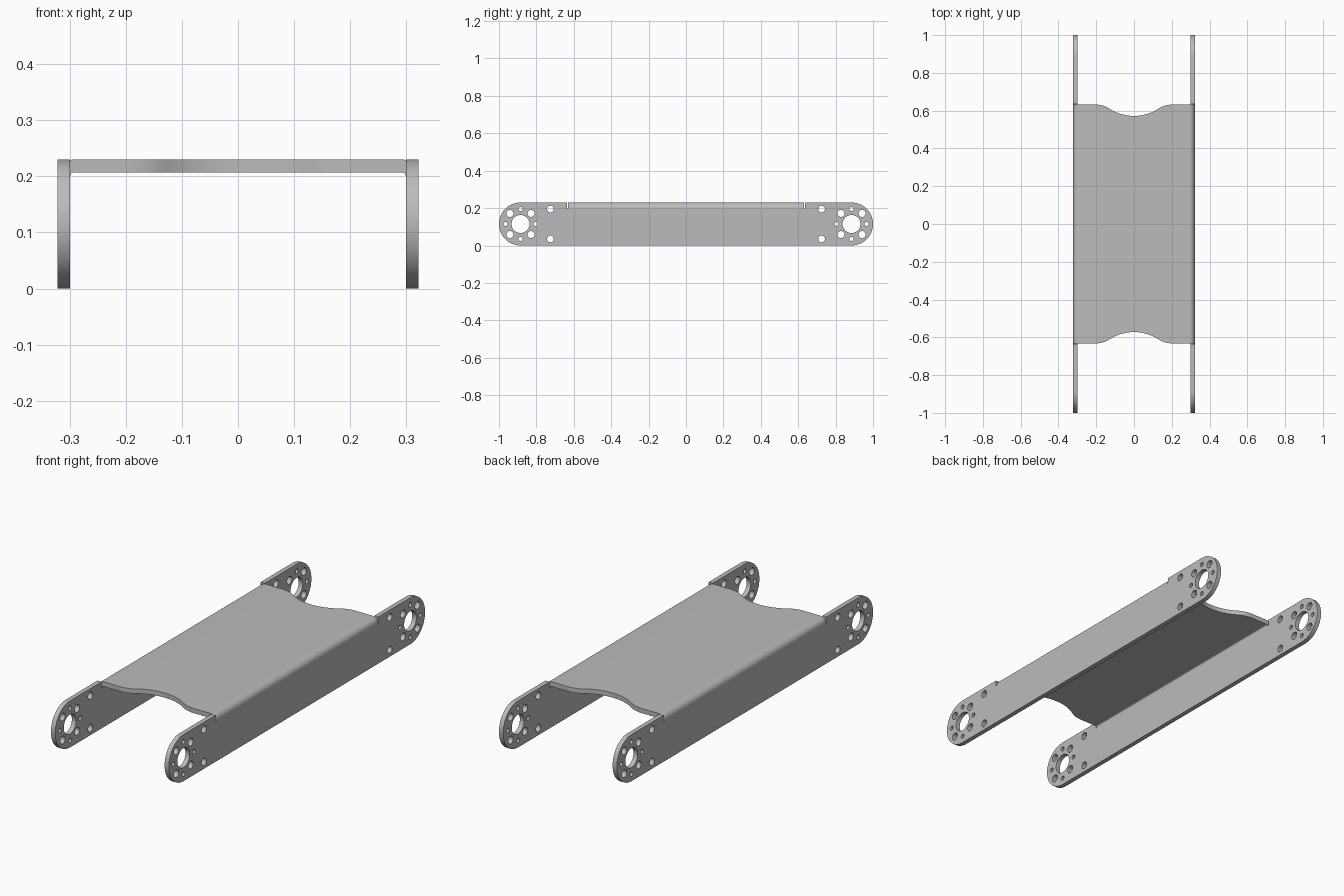
import bpy
import bmesh
from math import sin, cos, pi, atan, sqrt
from mathutils import Matrix

if "Cube" in bpy.data.objects:
    bpy.data.objects.remove(bpy.data.objects["Cube"])

HALF_W, THICK, HEIGHT = 0.322, 0.023, 0.23
END_R = HEIGHT / 2               # rounded plate ends
PIVOT = 1 - END_R                # y of the large holes
BEND_R = 0.03                    # outer radius of the folded corner
PANEL_Y, SLIT = 0.632, 0.005     # panel half length, relief slit width
DIP_W, DIP_D, TURN = 0.2, 0.06, 0.13   # scooped panel end

grey = bpy.data.materials.new("plain grey metal")
grey.use_nodes = True
colour = (0.5, 0.5, 0.5, 1)
grey.diffuse_color = colour
grey.node_tree.nodes["Principled BSDF"].inputs["Base Color"].default_value = colour


def circle(cy, cz, r, n=32, start=0.0, sweep=2 * pi, closed=True):
    count = n if closed else n + 1
    return [(cy + r * cos(start + sweep * i / n), cz + r * sin(start + sweep * i / n))
            for i in range(count)]


def finish(bm, name):
    bmesh.ops.remove_doubles(bm, verts=bm.verts, dist=0.0001)
    bmesh.ops.recalc_face_normals(bm, faces=bm.faces)
    mesh = bpy.data.meshes.new(name)
    bm.to_mesh(mesh)
    bm.free()
    mesh.materials.append(grey)
    obj = bpy.data.objects.new(name, mesh)
    bpy.context.collection.objects.link(obj)
    bpy.ops.object.select_all(action='DESELECT')
    obj.select_set(True)
    bpy.context.view_layer.objects.active = obj
    bpy.ops.object.shade_smooth_by_angle(angle=pi / 6)


def side_plate(name, x):
    # Outline: rounded ends, top edge lowered where the fold joins
    low, notch = HEIGHT - BEND_R, PANEL_Y + SLIT
    outline = circle(-PIVOT, END_R, END_R, 32, pi / 2, pi, False)
    outline += circle(PIVOT, END_R, END_R, 32, -pi / 2, pi, False)
    outline += [(notch, HEIGHT), (notch, low), (-notch, low), (-notch, HEIGHT)]
    loops = [outline]
    # Hole pattern at both ends
    for s in (-1, 1):
        loops.append(circle(s * PIVOT, END_R, 0.048, 48))
        for k in range(8):
            a = k * pi / 4
            r = 0.019 if k % 2 else 0.011
            loops.append(circle(s * PIVOT + 0.08 * cos(a), END_R + 0.08 * sin(a), r, 20))
        for dz in (-0.08, 0.08):
            loops.append(circle(s * 0.725, END_R + dz, 0.018, 20))
    curve = bpy.data.curves.new(name + " outline", 'CURVE')
    curve.dimensions, curve.fill_mode, curve.extrude = '2D', 'BOTH', THICK / 2
    for loop in loops:
        spline = curve.splines.new('POLY')
        spline.points.add(len(loop) - 1)
        for point, (y, z) in zip(spline.points, loop):
            point.co = (y, z, 0, 1)
        spline.use_cyclic_u = True
    helper = bpy.data.objects.new(name + " helper", curve)
    mesh = helper.to_mesh()
    bm = bmesh.new()
    bm.from_mesh(mesh)
    helper.to_mesh_clear()
    bpy.data.objects.remove(helper)
    bpy.data.curves.remove(curve)
    # Stand the plate up: local x, y, z become y, z, x
    stand = Matrix(((0, 0, 1, x), (1, 0, 0, 0), (0, 1, 0, 0), (0, 0, 0, 1)))
    bm.transform(stand)
    finish(bm, name)


def panel_end(x):
    # Two tangent arcs make the scoop in each end of the panel
    x = abs(x)
    if x >= DIP_W:
        return PANEL_Y
    s = sin(2 * atan(DIP_D / DIP_W))
    big, small = TURN / s, (DIP_W - TURN) / s
    if x < TURN:
        return PANEL_Y - DIP_D + big - sqrt(big ** 2 - x ** 2)
    return PANEL_Y - small + sqrt(small ** 2 - (DIP_W - x) ** 2)


def top_panel():
    # Cross-section as pairs of outer and inner points, bend to bend
    cx, cz, inner = HALF_W - BEND_R, HEIGHT - BEND_R, BEND_R - THICK
    arc = [(cos(i * pi / 16), sin(i * pi / 16)) for i in range(9)]
    bend = [((cx + BEND_R * c, cz + BEND_R * s), (cx + inner * c, cz + inner * s))
            for c, s in arc]
    flat = [((x, HEIGHT), (x, HEIGHT - THICK))
            for x in [DIP_W * cos(i * pi / 40) for i in range(41)]]
    left = [((-o[0], o[1]), (-i[0], i[1])) for o, i in reversed(bend)]
    bm = bmesh.new()
    rings = []
    for outer, under in bend + flat + left:
        e = panel_end(outer[0])
        rings.append([bm.verts.new((p[0], y, p[1]))
                      for p, y in ((outer, -e), (outer, e), (under, e), (under, -e))])
    for a, b in zip(rings, rings[1:]):
        for k in range(4):
            m = (k + 1) % 4
            bm.faces.new((a[k], a[m], b[m], b[k]))
    bm.faces.new(rings[0])
    bm.faces.new(rings[-1])
    finish(bm, "top_panel")


side_plate("left_side_plate", HALF_W - THICK / 2)
side_plate("right_side_plate", -HALF_W + THICK / 2)
top_panel()
